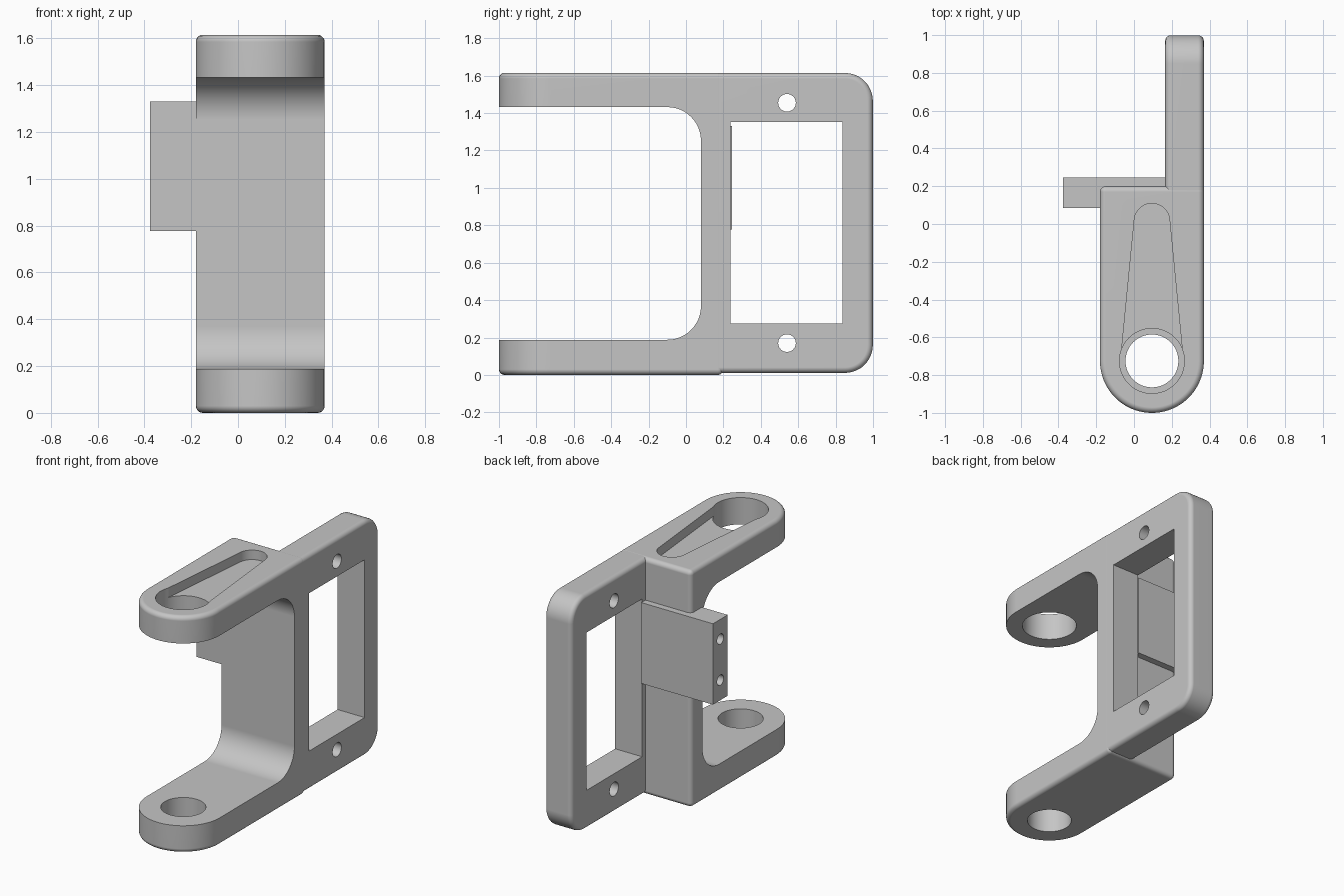
import bpy, bmesh
from math import sin, cos, radians
from mathutils import Vector

cube = bpy.data.objects.get("Cube")
if cube:
    bpy.data.objects.remove(cube, do_unlink=True)

GREY = (0.56, 0.56, 0.56, 1)
grey = bpy.data.materials.new("plain grey")
grey.use_nodes = True
grey.diffuse_color = GREY
grey.node_tree.nodes["Principled BSDF"].inputs["Base Color"].default_value = GREY


def arc(cx, cy, r, start, end, steps=12):
    angles = [radians(start + (end - start) * i / steps) for i in range(steps + 1)]
    return [(cx + r * cos(a), cy + r * sin(a)) for a in angles]


def circle(cx, cy, r):
    return arc(cx, cy, r, 0, 360, 48)[:-1]


def rect(a0, b0, a1, b1):
    return [(a0, b0), (a1, b0), (a1, b1), (a0, b1)]


def prism(name, outline, axis, lo, hi, bevel=0):
    """Extrude an outline along x (outline in y, z) or z (outline in x, y)."""
    bm = bmesh.new()
    place = (lambda a, b: (lo, a, b)) if axis == "x" else (lambda a, b: (a, b, lo))
    face = bm.faces.new([bm.verts.new(place(a, b)) for a, b in outline])
    new = bmesh.ops.extrude_face_region(bm, geom=[face])["geom"]
    shift = Vector((hi - lo, 0, 0)) if axis == "x" else Vector((0, 0, hi - lo))
    bmesh.ops.translate(bm, vec=shift, verts=[v for v in new if isinstance(v, bmesh.types.BMVert)])
    bmesh.ops.recalc_face_normals(bm, faces=bm.faces)
    if bevel:
        edges = [e for e in bm.edges if e.calc_face_angle(0) > 1]
        bmesh.ops.bevel(bm, geom=edges, offset=bevel, segments=5, profile=0.5,
                        affect='EDGES', clamp_overlap=False)
    mesh = bpy.data.meshes.new(name)
    bm.to_mesh(mesh)
    bm.free()
    mesh.materials.append(grey)
    obj = bpy.data.objects.new(name, mesh)
    bpy.context.collection.objects.link(obj)
    return obj


def activate(obj):
    bpy.ops.object.select_all(action='DESELECT')
    obj.select_set(True)
    bpy.context.view_layer.objects.active = obj


def cut(obj, *cutters):
    activate(obj)
    for cutter in cutters:
        cutter.hide_render = True
        mod = obj.modifiers.new("cut", 'BOOLEAN')
        mod.operation = 'DIFFERENCE'
        mod.solver = 'EXACT'
        mod.object = cutter
        bpy.ops.object.modifier_apply(modifier=mod.name)
        bpy.data.objects.remove(cutter, do_unlink=True)


def smooth(obj):
    activate(obj)
    bpy.ops.object.shade_smooth_by_angle(angle=radians(35))
    mod = obj.modifiers.new("even shading", 'WEIGHTED_NORMAL')
    mod.keep_sharp = True


# Main fork: round-nosed block with a filleted gap between two arms
MID, NOSE, TOP = 0.095, -0.725, 1.615
nose = arc(MID, NOSE, 0.275, 180, 360, 40)
fork = prism("fork_body", nose + [(0.37, 0.2), (-0.18, 0.2)], "z", 0, TOP, 0.03)
gap = ([(-1.3, 0.188)] + arc(-0.1, 0.368, 0.18, -90, 0)
       + arc(-0.1, 1.252, 0.18, 0, 90) + [(-1.3, 1.432)])
pocket = [(MID - 0.16, -0.66), (MID + 0.16, -0.66)] + arc(MID, 0.015, 0.094, 0, 180, 24)
cut(fork,
    prism("gap_cutter", gap, "x", -0.6, 0.8),
    prism("lower_hole_cutter", circle(MID, NOSE, 0.14), "z", -0.2, 0.5),
    prism("upper_hole_cutter", circle(MID, NOSE, 0.172), "z", 1.2, 1.9),
    prism("pocket_cutter", pocket, "z", TOP - 0.065, 1.9))
smooth(fork)

# Side plate: rounded rear corners, window and two screw holes
outline = ([(0.1, 0.01)] + arc(0.85, 0.16, 0.149, -90, 0)
           + arc(0.85, 1.465, 0.149, 0, 90) + [(0.1, 1.614)])
plate = prism("side_plate", outline, "x", 0.165, 0.3695, 0.03)
cut(plate,
    prism("window_cutter", rect(0.237, 0.275, 0.838, 1.352), "x", -0.2, 0.8),
    *[prism("screw_cutter", circle(0.54, z, 0.047), "x", -0.2, 0.8) for z in (0.17, 1.455)])
smooth(plate)

# Mounting lug with two blind holes in its end
lug = prism("mounting_lug", rect(0.086, 0.778, 0.245, 1.33), "x", -0.375, 0.168)
cut(lug, *[prism("lug_hole_cutter", circle(0.165, z, 0.035), "x", -0.6, -0.1)
           for z in (0.915, 1.195)])
smooth(lug)
